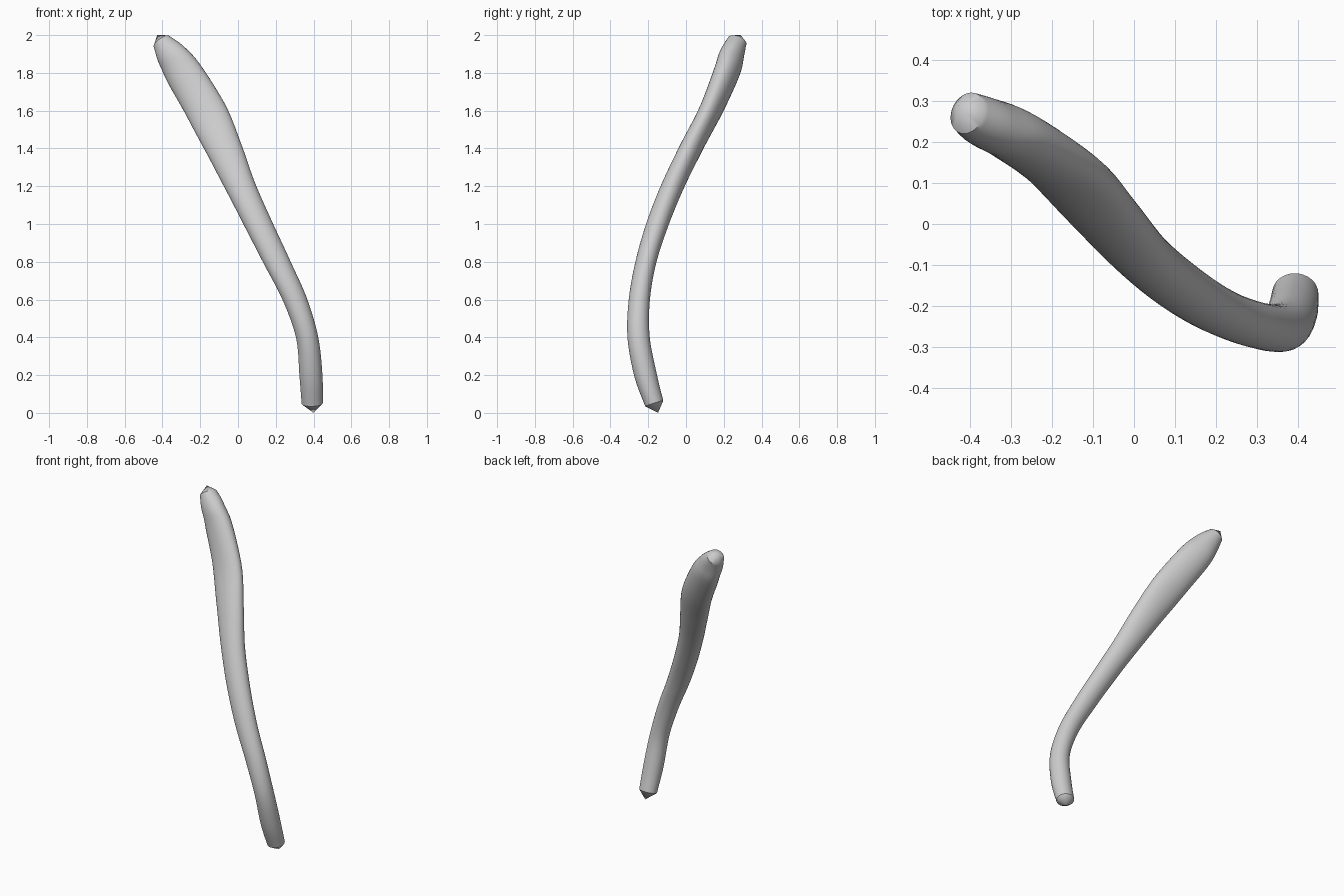
import bpy, bmesh, math
from mathutils import Vector

cube = bpy.data.objects.get("Cube")
if cube:
    bpy.data.objects.remove(cube)

SIDES = 32
STEPS = 5

# Stations along the rod: centre x, y, z, half width in x, half depth in y, skew
STATIONS = [
    (.393, -.168, .05, .056, .053, 0),
    (.386, -.214, .2, .061, .061, 0),
    (.366, -.251, .4, .059, .059, 0),
    (.302, -.247, .6, .066, .056, 0),
    (.206, -.212, .8, .074, .056, -.05),
    (.108, -.151, 1, .079, .061, -.1),
    (.013, -.071, 1.2, .086, .064, -.2),
    (-.074, .026, 1.4, .103, .067, -.3),
    (-.169, .13, 1.6, .119, .068, -.38),
    (-.289, .214, 1.8, .116, .074, -.38),
    (-.357, .245, 1.9, .096, .068, -.3),
    (-.405, .27, 1.967, .062, .056, -.2),
]
BOTTOM_TIP = (.4, -.148, 0)
TOP_TIP = (-.428, .288, 2)


def spline(p0, p1, p2, p3, t):
    """Smooth curve through the stations."""
    return [.5 * (2 * b + (c - a) * t + (2 * a - 5 * b + 4 * c - d) * t * t
                  + (3 * b - a - 3 * c + d) * t ** 3)
            for a, b, c, d in zip(p0, p1, p2, p3)]


def sample_stations():
    last = len(STATIONS) - 1
    out = []
    for i in range(last):
        four = [STATIONS[min(max(i + k, 0), last)] for k in (-1, 0, 1, 2)]
        out += [spline(*four, s / STEPS) for s in range(STEPS)]
    return out + [list(STATIONS[last])]


def add_ring(bm, station, tangent):
    """Oval section turned square to the rod's direction."""
    centre, (hx, hy, skew) = Vector(station[:3]), station[3:]
    ring = []
    for k in range(SIDES):
        a = math.tau * k / SIDES
        o = Vector((hx * math.cos(a),
                    hy * (skew * math.cos(a) + math.sqrt(1 - skew * skew) * math.sin(a)), 0))
        o -= tangent * o.dot(tangent) / tangent.length_squared
        ring.append(bm.verts.new(centre + o))
    return ring


def add_cap(bm, ring, tip):
    """Shallow cone that closes one end."""
    point = bm.verts.new(tip)
    for a, b in zip(ring, ring[1:] + ring[:1]):
        bm.faces.new((a, b, point))


bm = bmesh.new()
samples = sample_stations()
rings = []
for i, s in enumerate(samples):
    before = Vector(samples[max(i - 1, 0)][:3])
    after = Vector(samples[min(i + 1, len(samples) - 1)][:3])
    rings.append(add_ring(bm, s, after - before))

# Rod sides
for low, high in zip(rings, rings[1:]):
    for k in range(SIDES):
        n = (k + 1) % SIDES
        bm.faces.new((low[k], low[n], high[n], high[k]))

# Pointed ends
add_cap(bm, rings[0], BOTTOM_TIP)
add_cap(bm, rings[-1], TOP_TIP)
bmesh.ops.recalc_face_normals(bm, faces=bm.faces)

mesh = bpy.data.meshes.new("curved_rod")
bm.to_mesh(mesh)
bm.free()
rod = bpy.data.objects.new("curved_rod", mesh)
bpy.context.collection.objects.link(rod)

# Plain grey
colour = (.6, .6, .6, 1)
grey = bpy.data.materials.new("light_grey")
grey.use_nodes = True
grey.diffuse_color = colour
grey.node_tree.nodes["Principled BSDF"].inputs["Base Color"].default_value = colour
mesh.materials.append(grey)

bpy.ops.object.select_all(action='DESELECT')
rod.select_set(True)
bpy.context.view_layer.objects.active = rod
bpy.ops.object.shade_smooth_by_angle(angle=math.radians(35))
